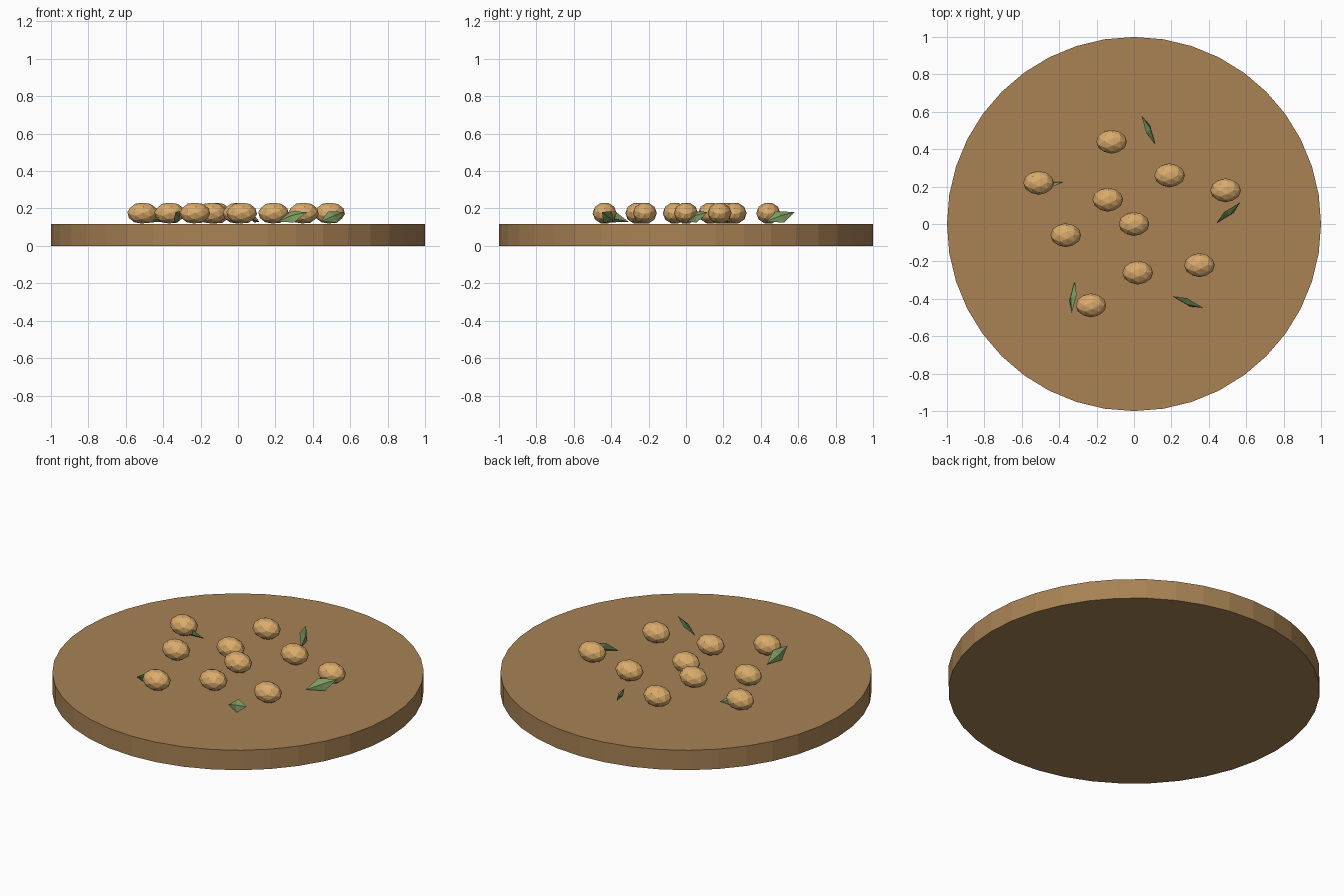
import bpy, bmesh, math
from mathutils import Matrix, Vector

cube = bpy.data.objects.get("Cube")
if cube:
    bpy.data.objects.remove(cube, do_unlink=True)


def material(name, rgb):
    mat = bpy.data.materials.new(name)
    mat.use_nodes = True
    mat.diffuse_color = (*rgb, 1)
    mat.node_tree.nodes["Principled BSDF"].inputs["Base Color"].default_value = (*rgb, 1)
    return mat


def mesh_from(bm, name, mat):
    bmesh.ops.recalc_face_normals(bm, faces=bm.faces)
    mesh = bpy.data.meshes.new(name)
    bm.to_mesh(mesh)
    bm.free()
    mesh.materials.append(mat)
    return mesh


def place(name, mesh, location, yaw=0):
    obj = bpy.data.objects.new(name, mesh)
    obj.location = location
    obj.rotation_euler.z = yaw
    bpy.context.collection.objects.link(obj)


crust_brown = material("crust_brown", (0.392, 0.223, 0.089))
golden = material("golden_tan", (0.70, 0.41, 0.15))
herb_green = material("herb_green", (0.202, 0.323, 0.122))

# Flat round base
THICK = 0.118
bm = bmesh.new()
bmesh.ops.create_cone(bm, cap_ends=True, segments=40, radius1=1, radius2=1, depth=THICK)
place("round_base", mesh_from(bm, "round_base", crust_brown), (0, 0, THICK / 2))

# Faceted oval pieces, turned so an edge lies on top before squashing
bm = bmesh.new()
bmesh.ops.create_icosphere(bm, subdivisions=2, radius=1)
squash = Matrix.Diagonal((0.082, 0.064, 0.058, 1))
bm.transform(squash @ Matrix.Rotation(math.radians(31.717), 4, 'Y'))
nugget = mesh_from(bm, "nugget", golden)
spots = [(0, 0), (-0.12, 0.44), (0.19, 0.26), (0.49, 0.18), (-0.51, 0.22),
         (-0.14, 0.13), (-0.365, -0.06), (0.02, -0.26), (0.35, -0.22), (-0.23, -0.435)]
for i, (x, y) in enumerate(spots):
    place(f"nugget_{i + 1}", nugget, (x, y, 0.175))

# Tilted diamond leaf: long axis, short axis and a thin ridge on both sides
long_axis = Vector((0.085, 0, 0.026))
short_axis = Vector((-0.016, 0.018, 0.03))
ridge = long_axis.cross(short_axis).normalized() * 0.015
bm = bmesh.new()
rim = [bm.verts.new(v) for v in (long_axis, short_axis, -long_axis, -short_axis)]
for side in (1, -1):
    apex = bm.verts.new(ridge * side)
    for i in range(4):
        bm.faces.new((rim[i], rim[(i + 1) % 4], apex))
leaf = mesh_from(bm, "herb_leaf", herb_green)

# Ring of leaves, each turned with its place on the ring
for i in range(5):
    a = 0.12 + 1.3 * i
    place(f"herb_leaf_{i + 1}", leaf,
          (0.51 * math.cos(a), 0.51 * math.sin(a), 0.155), a + 0.6)
